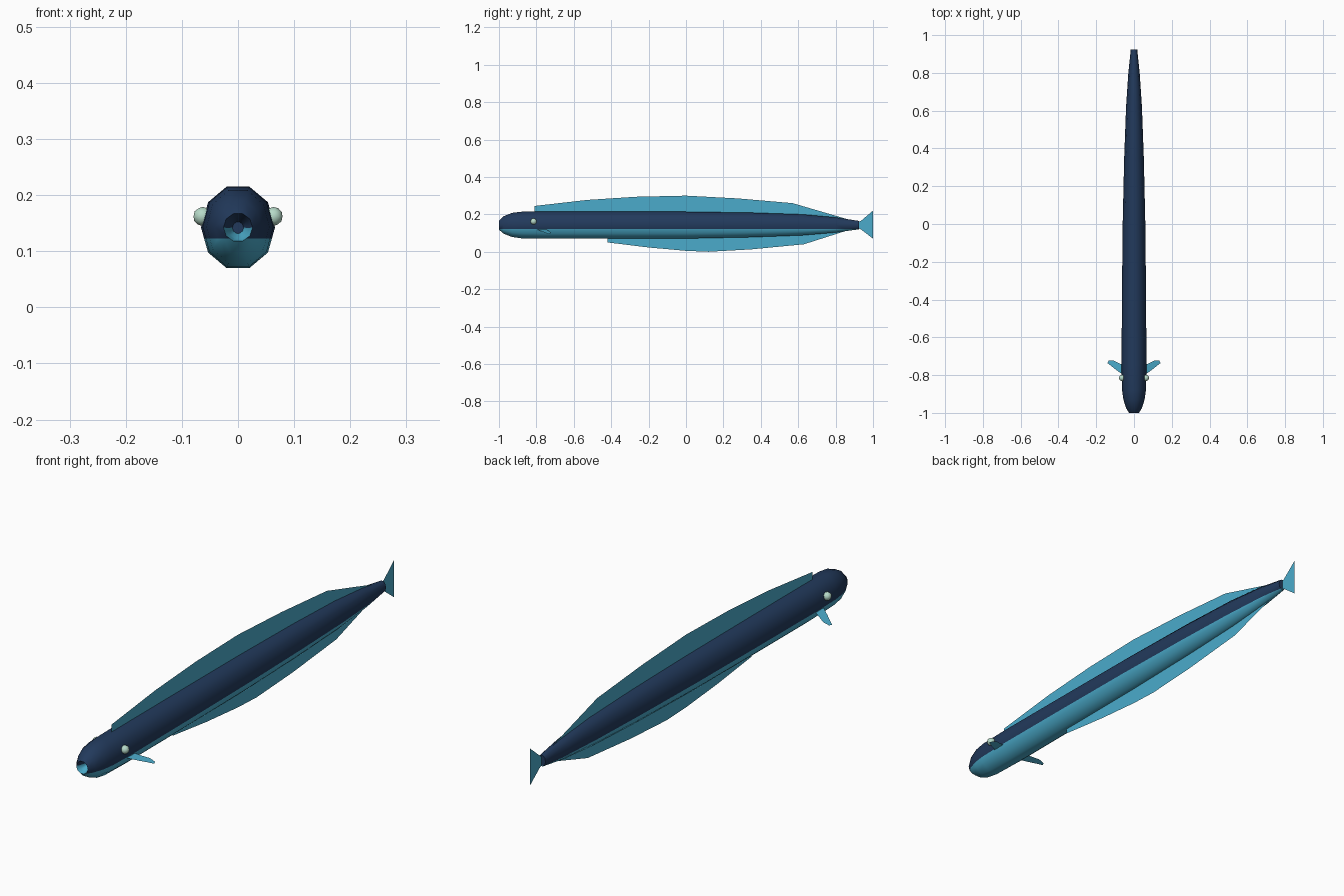
import bpy, bmesh, math

if "Cube" in bpy.data.objects:
    bpy.data.objects.remove(bpy.data.objects["Cube"])


def material(name, rgb):
    m = bpy.data.materials.new(name)
    m.diffuse_color = (*rgb, 1)
    m.use_nodes = True
    m.node_tree.nodes["Principled BSDF"].inputs["Base Color"].default_value = m.diffuse_color
    return m


NAVY = material("navy back", (0.016, 0.042, 0.107))
BLUE = material("light blue", (0.07, 0.41, 0.60))
MINT = material("pale mint", (0.47, 0.70, 0.58))


def make(name, bm, mats, angle=None):
    me = bpy.data.meshes.new(name)
    bm.to_mesh(me)
    bm.free()
    for m in mats:
        me.materials.append(m)
    ob = bpy.data.objects.new(name, me)
    bpy.context.collection.objects.link(ob)
    if angle:
        bpy.ops.object.select_all(action='DESELECT')
        ob.select_set(True)
        bpy.context.view_layer.objects.active = ob
        bpy.ops.object.shade_smooth_by_angle(angle=math.radians(angle))
    return ob


# Body: ten-sided rings of (y, half width, bottom, top), starting inside the mouth
RINGS = [(-0.955, 0.010, 0.132, 0.152), (-0.985, 0.020, 0.121, 0.162),
         (-1.0, 0.026, 0.118, 0.167), (-0.975, 0.042, 0.097, 0.190),
         (-0.93, 0.056, 0.079, 0.208), (-0.88, 0.063, 0.072, 0.214),
         (-0.75, 0.066, 0.070, 0.215), (-0.4, 0.064, 0.070, 0.215),
         (0.0, 0.060, 0.071, 0.214), (0.35, 0.052, 0.078, 0.209),
         (0.62, 0.042, 0.088, 0.200), (0.80, 0.030, 0.103, 0.184),
         (0.925, 0.017, 0.120, 0.165)]
N = 10
bm = bmesh.new()
loops = []
for y, w, lo, hi in RINGS:
    ring = []
    for i in range(N):
        a = math.tau * i / N
        rz = (hi - lo) / 2 / math.sin(math.radians(72))
        ring.append(bm.verts.new((w * math.cos(a), y, (lo + hi) / 2 + rz * math.sin(a))))
    loops.append(ring)
for r, s in zip(loops, loops[1:]):
    for i in range(N):
        j = (i + 1) % N
        bm.faces.new((r[i], r[j], s[j], s[i]))
bm.faces.new(loops[0])
bm.faces.new(loops[-1])
# Cut the waterline where the pale belly begins
bmesh.ops.bisect_plane(bm, geom=bm.verts[:] + bm.edges[:] + bm.faces[:],
                       plane_co=(0, 0, 0.123), plane_no=(0, 0, 1))
bmesh.ops.recalc_face_normals(bm, faces=bm.faces[:])
for f in bm.faces:
    c = f.calc_center_median()
    in_mouth = c.y < -0.95 and f.normal.z > 0.2 and c.z < 0.142
    f.material_index = 1 if c.z < 0.123 or in_mouth else 0
make("body", bm, [NAVY, BLUE], 50)


# Flat fins: paper-thin outlines
def fin(name, points):
    b = bmesh.new()
    b.faces.new([b.verts.new(p) for p in points])
    bmesh.ops.triangulate(b, faces=b.faces[:])
    make(name, b, [BLUE])


def mid_fin(name, yz):
    fin(name, [(0, y, z) for y, z in yz])


mid_fin("dorsal_fin", [(-0.81, 0.20), (-0.81, 0.245), (-0.53, 0.277), (-0.27, 0.294),
                       (0.0, 0.30), (0.28, 0.285), (0.57, 0.26), (0.86, 0.175), (0.6, 0.17)])
mid_fin("belly_fin", [(-0.42, 0.09), (-0.42, 0.05), (-0.2, 0.023), (0.0, 0.005),
                      (0.12, 0.0), (0.35, 0.013), (0.63, 0.04), (0.85, 0.11), (0.6, 0.12)])
mid_fin("tail_fin", [(0.91, 0.155), (0.935, 0.165), (1.0, 0.22), (0.988, 0.145),
                     (1.0, 0.07), (0.935, 0.12), (0.91, 0.13)])

SIDE_FIN = [(0.05, -0.805), (0.05, -0.75), (0.085, -0.735), (0.11, -0.722), (0.135, -0.724),
            (0.14, -0.737), (0.12, -0.752), (0.095, -0.772), (0.07, -0.79)]
for s, side in ((1, "right"), (-1, "left")):
    # Side fins droop outwards
    fin(side + "_side_fin", [(s * x, y, 0.118 - 0.3 * (x - 0.065)) for x, y in SIDE_FIN])
    # Eyes
    bm = bmesh.new()
    bmesh.ops.create_icosphere(bm, subdivisions=2, radius=0.017)
    bmesh.ops.translate(bm, verts=bm.verts[:], vec=(s * 0.063, -0.815, 0.162))
    make(side + "_eye", bm, [MINT], 50)
